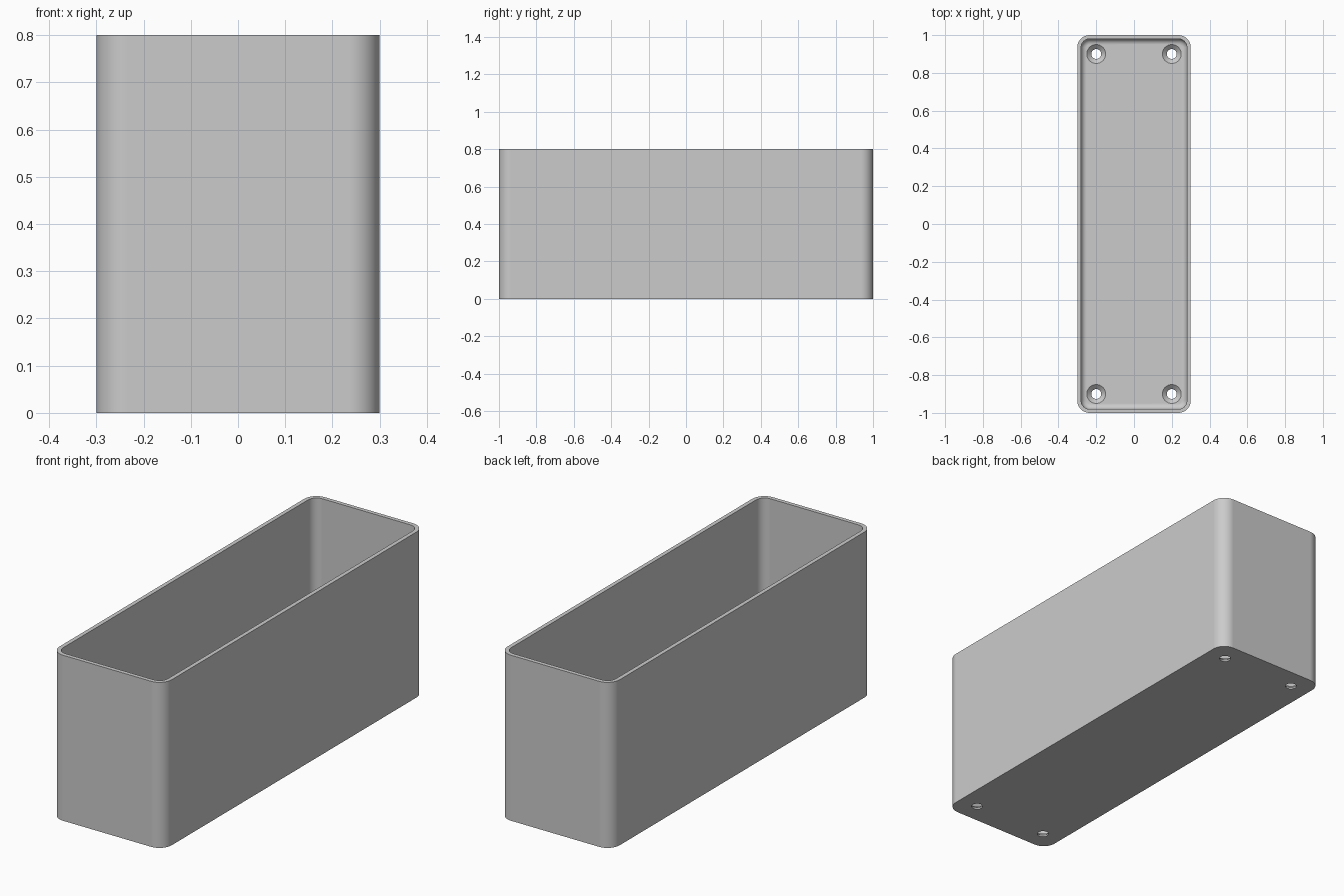
import bpy, bmesh
from math import sin, cos, pi, radians

HALF_X, HALF_Y, HEIGHT = 0.3, 1.0, 0.8
CORNER, WALL, FLOOR, FILLET = 0.065, 0.02, 0.03, 0.03
HOLE_R, SINK_R, SINK_DEPTH = 0.026, 0.05, 0.022
STEPS = 12

if "Cube" in bpy.data.objects:
    bpy.data.objects.remove(bpy.data.objects["Cube"])

grey = bpy.data.materials.new("plain_grey")
grey.use_nodes = True
grey.diffuse_color = (0.6, 0.6, 0.6, 1)
grey.node_tree.nodes["Principled BSDF"].inputs["Base Color"].default_value = (0.6, 0.6, 0.6, 1)


def rounded_ring(bm, inset, z):
    """Rounded rectangle loop, pulled in from the outside by inset."""
    r = CORNER - inset
    cx, cy = HALF_X - CORNER, HALF_Y - CORNER
    ring = []
    for q, (sx, sy) in enumerate([(1, 1), (-1, 1), (-1, -1), (1, -1)]):
        for i in range(STEPS + 1):
            a = (q + i / STEPS) * pi / 2
            ring.append(bm.verts.new((sx * cx + r * cos(a), sy * cy + r * sin(a), z)))
    return ring


def circle(bm, x, y, r, z, n=32):
    return [bm.verts.new((x + r * cos(2 * pi * i / n), y + r * sin(2 * pi * i / n), z))
            for i in range(n)]


def loft(bm, rings):
    """Skin a stack of loops and close both ends."""
    for a, b in zip(rings, rings[1:]):
        n = len(a)
        for i in range(n):
            j = (i + 1) % n
            bm.faces.new((a[i], a[j], b[j], b[i]))
    bm.faces.new(rings[0][::-1])
    bm.faces.new(rings[-1])


def make_object(name, bm):
    bmesh.ops.recalc_face_normals(bm, faces=bm.faces)
    mesh = bpy.data.meshes.new(name)
    bm.to_mesh(mesh)
    bm.free()
    mesh.materials.append(grey)
    obj = bpy.data.objects.new(name, mesh)
    bpy.context.collection.objects.link(obj)
    return obj


# Open box: outer wall, rim, inner wall, rounded inner bottom edge, floor
bm = bmesh.new()
profile = [(0, 0), (0, HEIGHT), (WALL, HEIGHT)]
for k in range(9):
    t = k / 8 * pi / 2
    profile.append((WALL + FILLET * (1 - cos(t)), FLOOR + FILLET * (1 - sin(t))))
loft(bm, [rounded_ring(bm, inset, z) for inset, z in profile])
box = make_object("open_box", bm)

# Countersunk screw holes in the four corners of the floor
bm = bmesh.new()
for x in (-0.2, 0.2):
    for y in (-0.9, 0.9):
        stack = [(HOLE_R, -0.05), (HOLE_R, FLOOR - SINK_DEPTH), (SINK_R, FLOOR), (SINK_R, FLOOR + 0.05)]
        loft(bm, [circle(bm, x, y, r, z) for r, z in stack])
cutter = make_object("screw_hole_cutter", bm)
cutter.hide_render = True

bpy.ops.object.select_all(action='DESELECT')
bpy.context.view_layer.objects.active = box
box.select_set(True)
cut = box.modifiers.new("screw_holes", 'BOOLEAN')
cut.operation, cut.object, cut.solver = 'DIFFERENCE', cutter, 'EXACT'
bpy.ops.object.modifier_apply(modifier=cut.name)
bpy.data.objects.remove(cutter)

# Smooth rounded corners, crisp rim, clean flats
bpy.ops.object.shade_smooth_by_angle(angle=radians(30))
flats = box.modifiers.new("clean_flats", 'WEIGHTED_NORMAL')
flats.keep_sharp = True
